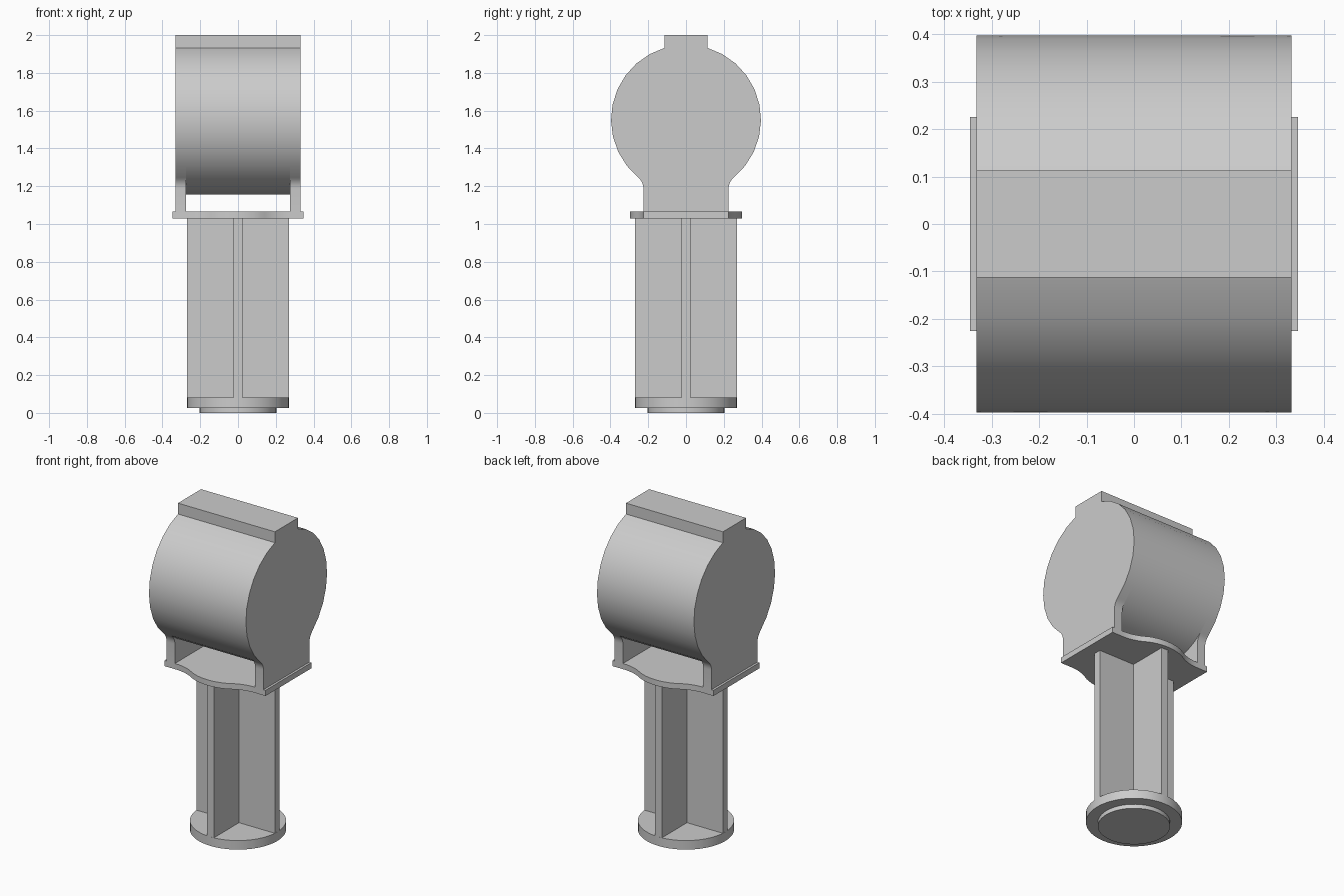
import bpy, bmesh
from math import cos, sin, radians, atan2, degrees, hypot, sqrt

cube = bpy.data.objects.get("Cube")
if cube:
    bpy.data.objects.remove(cube, do_unlink=True)

grey = bpy.data.materials.new("plain grey")
grey.use_nodes = True
COLOUR = (0.6, 0.6, 0.6, 1)
grey.diffuse_color = COLOUR
for node in grey.node_tree.nodes:
    if node.type == "BSDF_PRINCIPLED":
        node.inputs["Base Color"].default_value = COLOUR


def arc(cx, cy, r, start, end, steps):
    angles = [radians(start + (end - start) * i / steps) for i in range(steps + 1)]
    return [(cx + r * cos(a), cy + r * sin(a)) for a in angles]


def mirrored(half):
    """Close a half outline across its first coordinate."""
    return half + [(-u, v) for u, v in reversed(half) if u > 1e-5]


def extrude(name, outline, axis, low, high):
    """Extrude a 2D outline along x (outline in y, z) or z (outline in x, y)."""
    bm = bmesh.new()
    place = (lambda u, v: (low, u, v)) if axis == "x" else (lambda u, v: (u, v, low))
    face = bm.faces.new([bm.verts.new(place(u, v)) for u, v in outline])
    result = bmesh.ops.extrude_face_region(bm, geom=[face])
    shift = (high - low, 0, 0) if axis == "x" else (0, 0, high - low)
    moved = [g for g in result["geom"] if isinstance(g, bmesh.types.BMVert)]
    bmesh.ops.translate(bm, verts=moved, vec=shift)
    bmesh.ops.recalc_face_normals(bm, faces=bm.faces)
    mesh = bpy.data.meshes.new(name)
    bm.to_mesh(mesh)
    bm.free()
    mesh.materials.append(grey)
    obj = bpy.data.objects.new(name, mesh)
    bpy.context.collection.objects.link(obj)
    bpy.ops.object.select_all(action="DESELECT")
    obj.select_set(True)
    bpy.context.view_layer.objects.active = obj
    bpy.ops.object.shade_smooth_by_angle(angle=radians(30))
    return obj


# Barrel head: round body with a flat block along its top
R, CZ, BLOCK, NECK, FILLET = 0.397, 1.552, 0.113, 0.225, 0.08
top_angle = degrees(atan2(sqrt(R * R - BLOCK * BLOCK), BLOCK))
fy = NECK + FILLET
fz = -sqrt((R + FILLET) ** 2 - fy ** 2)
low_angle = degrees(atan2(fz, fy))
side = [(BLOCK, 2.0)] + arc(0, CZ, R, top_angle, low_angle, 10)
extrude("barrel", mirrored(side + arc(0, CZ, R, low_angle, -90, 4)[1:]), "x", -0.275, 0.275)

# End plates: same outline, flowing down into flat legs
leg = arc(fy, CZ + fz, FILLET, low_angle + 180, 180, 5)[1:] + [(NECK, 1.06)]
for name, low, high in (("right_end_plate", -0.332, -0.275), ("left_end_plate", 0.275, 0.332)):
    extrude(name, mirrored(side + leg), "x", low, high)

# Mounting plate: straight ends, bulging front and back
BULGE, FLAT_X, SWEEP = 0.297, 0.27, 0.26
sy = NECK + SWEEP
sweep_angle = degrees(atan2(sy, FLAT_X))
quarter = ([(0.346, NECK)]
           + arc(FLAT_X, sy, SWEEP, -90, sweep_angle - 180, 6)
           + arc(0, 0, BULGE, sweep_angle, 90, 6)[1:])
back = mirrored(quarter)
extrude("mounting_plate", back + [(-x, -y) for x, y in back], "z", 1.03, 1.065)

# Handle: cross-shaped shaft standing on a stepped round foot
A, T = 0.269, 0.023
half = [(T, A), (T, T), (A, T), (A, -T), (T, -T), (T, -A)]
extrude("cross_shaft", mirrored(half), "z", 0.08, 1.03)
extrude("foot_disc", arc(0, 0, 0.27, 0, 360, 48)[:-1], "z", 0.026, 0.082)
extrude("foot_pad", arc(0, 0, 0.203, 0, 360, 48)[:-1], "z", 0.0, 0.026)
